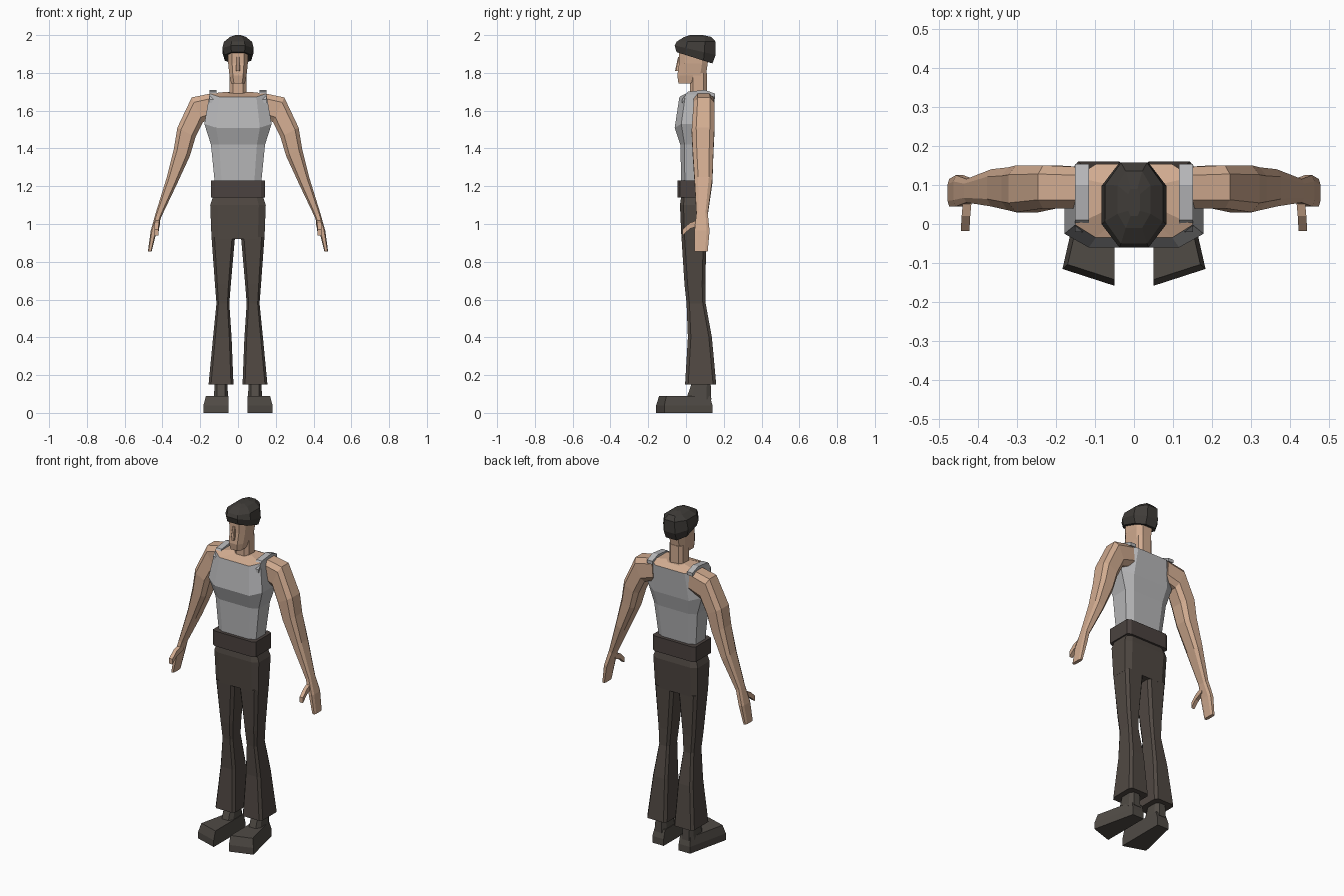
import bpy
import bmesh

cube = bpy.data.objects.get("Cube")
if cube:
    bpy.data.objects.remove(cube, do_unlink=True)


def material(name, red, green, blue):
    mat = bpy.data.materials.new(name)
    mat.use_nodes = True
    mat.diffuse_color = (red, green, blue, 1)
    shader = mat.node_tree.nodes["Principled BSDF"]
    shader.inputs["Base Color"].default_value = mat.diffuse_color
    return mat


skin = material("skin", 0.64, 0.41, 0.28)
cotton = material("grey_cotton", 0.47, 0.47, 0.48)
cloth = material("dark_brown_cloth", 0.08, 0.065, 0.055)
belt_brown = material("belt_brown", 0.07, 0.055, 0.05)
leather = material("shoe_leather", 0.08, 0.07, 0.06)
wool = material("cap_wool", 0.05, 0.045, 0.04)


def section(z, width, front, back, x=0, corner=0.6, rise=0, slant=0, lean=0):
    """Eight-sided level section: a box with cut corners.
    rise lifts both sides, slant lifts the back, lean lifts the outer side."""
    c = corner
    outline = ((c, -1), (1, -c), (1, c), (c, 1), (-c, 1), (-1, c), (-1, -c), (-c, -1))
    middle, depth = (front + back) / 2, (back - front) / 2
    return [(x + u * width, middle + v * depth, z + rise * abs(u) + slant * v + lean * u)
            for u, v in outline]


def loft(name, rings, mat, side=1, upper_mat=None):
    """Join rings into a closed solid; the last band can take its own material."""
    bm = bmesh.new()
    loops = [[bm.verts.new((x * side, y, z)) for x, y, z in ring] for ring in rings]
    last_band = len(loops) - 2
    for band, (low, high) in enumerate(zip(loops, loops[1:])):
        for i in range(len(low)):
            face = bm.faces.new((low[i - 1], low[i], high[i], high[i - 1]))
            face.material_index = int(bool(upper_mat) and band == last_band)
    bm.faces.new(loops[0])
    lid = bm.faces.new(loops[-1])
    lid.material_index = int(bool(upper_mat))
    bmesh.ops.recalc_face_normals(bm, faces=bm.faces)
    mesh = bpy.data.meshes.new(name)
    bm.to_mesh(mesh)
    bm.free()
    mesh.materials.append(mat)
    if upper_mat:
        mesh.materials.append(upper_mat)
    part = bpy.data.objects.new(name, mesh)
    bpy.context.collection.objects.link(part)


def strip(name, path, half_width, half_height, mat, side=1):
    """Rectangular bar that follows a path running front to back."""
    corners = ((-1, -1), (1, -1), (1, 1), (-1, 1))
    rings = [[(x + u * half_width, y, z + v * half_height) for u, v in corners]
             for x, y, z in path]
    loft(name, rings, mat, side)


# Tank top, with bare skin above the neckline
loft("torso", [
    section(1.21, width=0.122, front=-0.025, back=0.1, corner=0.7),
    section(1.42, width=0.143, front=-0.03, back=0.12, corner=0.7),
    section(1.47, width=0.178, front=-0.06, back=0.14, corner=0.65, rise=0.06),
    section(1.64, width=0.15, front=-0.035, back=0.153, corner=0.65, rise=0.05),
    section(1.68, width=0.06, front=0.02, back=0.12, rise=0.02),
], cotton, upper_mat=skin)

# Neck, head and nose
loft("neck", [section(z, width=0.045, front=0.02, back=0.11) for z in (1.66, 1.8)], skin)
loft("head", [
    section(1.745, width=0.036, front=-0.04, back=0.04),
    section(1.785, width=0.045, front=-0.046, back=0.105),
    section(1.85, width=0.052, front=-0.037, back=0.115),
    section(1.94, width=0.055, front=-0.037, back=0.12),
], skin)
loft("nose", [
    section(1.81, width=0.011, front=-0.058, back=-0.03),
    section(1.885, width=0.007, front=-0.042, back=-0.03),
], skin)

# Cap, pulled lower at the back
loft("cap", [
    section(1.88, width=0.07, front=-0.05, back=0.14, corner=0.5, slant=-0.03),
    section(1.92, width=0.083, front=-0.06, back=0.157, corner=0.45, slant=-0.025),
    section(1.965, width=0.074, front=-0.05, back=0.157, corner=0.45),
    section(1.99, width=0.042, front=-0.01, back=0.135, corner=0.5),
    section(2, width=0.015, front=0.02, back=0.09),
], wool)

# Belt and hips
loft("belt", [section(z, width=0.142, front=-0.045, back=0.122, corner=0.85)
              for z in (1.14, 1.23)], belt_brown)
loft("hips", [
    section(0.92, width=0.14, front=-0.024, back=0.108, corner=0.75),
    section(1.1, width=0.147, front=-0.032, back=0.118, corner=0.75),
    section(1.15, width=0.13, front=-0.025, back=0.108, corner=0.75),
], cloth)

for side, label in ((1, "left"), (-1, "right")):
    # Shoulder strap of the tank top
    strap_path = [(0.133, y, z) for y, z in
                  ((-0.02, 1.65), (0.01, 1.69), (0.1, 1.7), (0.153, 1.68))]
    strip(label + "_strap", strap_path, 0.018, 0.01, cotton, side)

    # Arm from shoulder to fingertips
    loft(label + "_arm", [
        section(1.63, x=0.12, width=0.005, front=0.04, back=0.145, lean=0.065),
        section(1.605, x=0.215, width=0.03, front=0.04, back=0.15, lean=0.065),
        section(1.485, x=0.273, width=0.048, front=0.03, back=0.15, lean=0.025),
        section(1.38, x=0.297, width=0.042, front=0.035, back=0.145, lean=0.02),
        section(1.23, x=0.35, width=0.026, front=0.045, back=0.14, lean=0.02),
        section(1.05, x=0.42, width=0.015, front=0.055, back=0.115, lean=0.01),
        section(0.965, x=0.446, width=0.016, front=0.045, back=0.125),
        section(0.855, x=0.467, width=0.01, front=0.045, back=0.115),
    ], skin, side)
    thumb_path = [(0.425, 0.075, 1.01), (0.43, 0.02, 0.99), (0.432, -0.018, 0.955)]
    strip(label + "_thumb", thumb_path, 0.011, 0.016, skin, side)

    # Flared trouser leg
    loft(label + "_trouser_leg", [
        section(0.15, x=0.09, width=0.066, front=-0.005, back=0.16, corner=0.8),
        section(0.4, x=0.083, width=0.049, front=0.01, back=0.137, corner=0.75),
        section(0.58, x=0.08, width=0.034, front=0.003, back=0.104, corner=0.7),
        section(0.68, x=0.08, width=0.042, front=-0.008, back=0.102, corner=0.7),
        section(0.93, x=0.078, width=0.062, front=-0.024, back=0.108, corner=0.75),
    ], cloth, side)

    # Shoe with the toe turned outwards, narrowing towards the top
    inner = 0.05
    sole = ((inner, -0.158), (0.183, -0.115), (0.125, 0.14), (inner, 0.14))
    loft(label + "_shoe", [
        [(inner + (x - inner) * taper, y * taper, z) for x, y in sole]
        for z, taper in ((0, 1), (0.04, 1), (0.09, 0.9))
    ], leather, side)
    loft(label + "_ankle", [
        section(0.07, x=0.09, width=0.038, front=0, back=0.134),
        section(0.17, x=0.09, width=0.033, front=0.035, back=0.13),
    ], leather, side)
